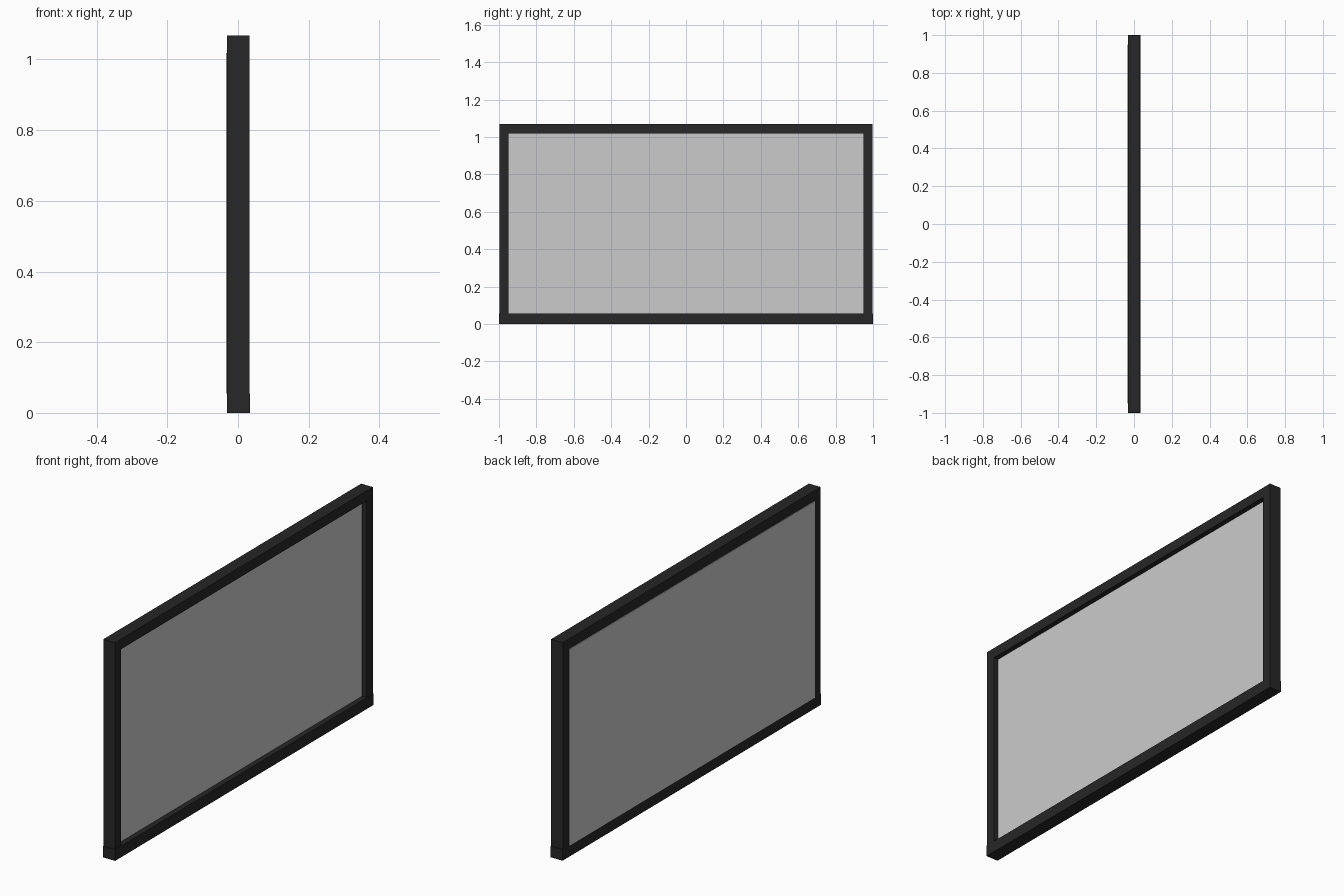
import bpy

if "Cube" in bpy.data.objects:
    bpy.data.objects.remove(bpy.data.objects["Cube"])

dark = bpy.data.materials.new("dark_frame")
dark.diffuse_color = (0.02, 0.02, 0.02, 1)
dark.use_nodes = True
dark.node_tree.nodes["Principled BSDF"].inputs["Base Color"].default_value = dark.diffuse_color


def box(name, lo, hi, mat=None):
    size = [b - a for a, b in zip(lo, hi)]
    mid = [(a + b) / 2 for a, b in zip(lo, hi)]
    bpy.ops.mesh.primitive_cube_add(size=1, location=mid)
    ob = bpy.context.object
    ob.name = name
    ob.scale = size
    bpy.ops.object.transform_apply(location=False, rotation=False, scale=True)
    if mat:
        ob.data.materials.append(mat)
    return ob


BACK, FRONT = -0.031, 0.032
TOP, BOTTOM_BAR, RAIL = 1.068, 0.055, 0.05

# Frame: bottom rail very slightly proud, top rail and two side posts
box("bottom_rail", (BACK, -1, 0), (FRONT + 0.002, 1, BOTTOM_BAR), dark)
box("top_rail", (BACK, -0.998, TOP - RAIL), (FRONT, 0.998, TOP), dark)
for side, name in ((-1, "left_post"), (1, "right_post")):
    ys = sorted((side * 0.95, side * 0.998))
    box(name, (BACK, ys[0], BOTTOM_BAR), (FRONT, ys[1], TOP - RAIL), dark)

# Panel: recessed on the +x face, slightly proud at the back
box("screen_panel", (-0.034, -0.95, BOTTOM_BAR), (0.007, 0.95, TOP - RAIL))
